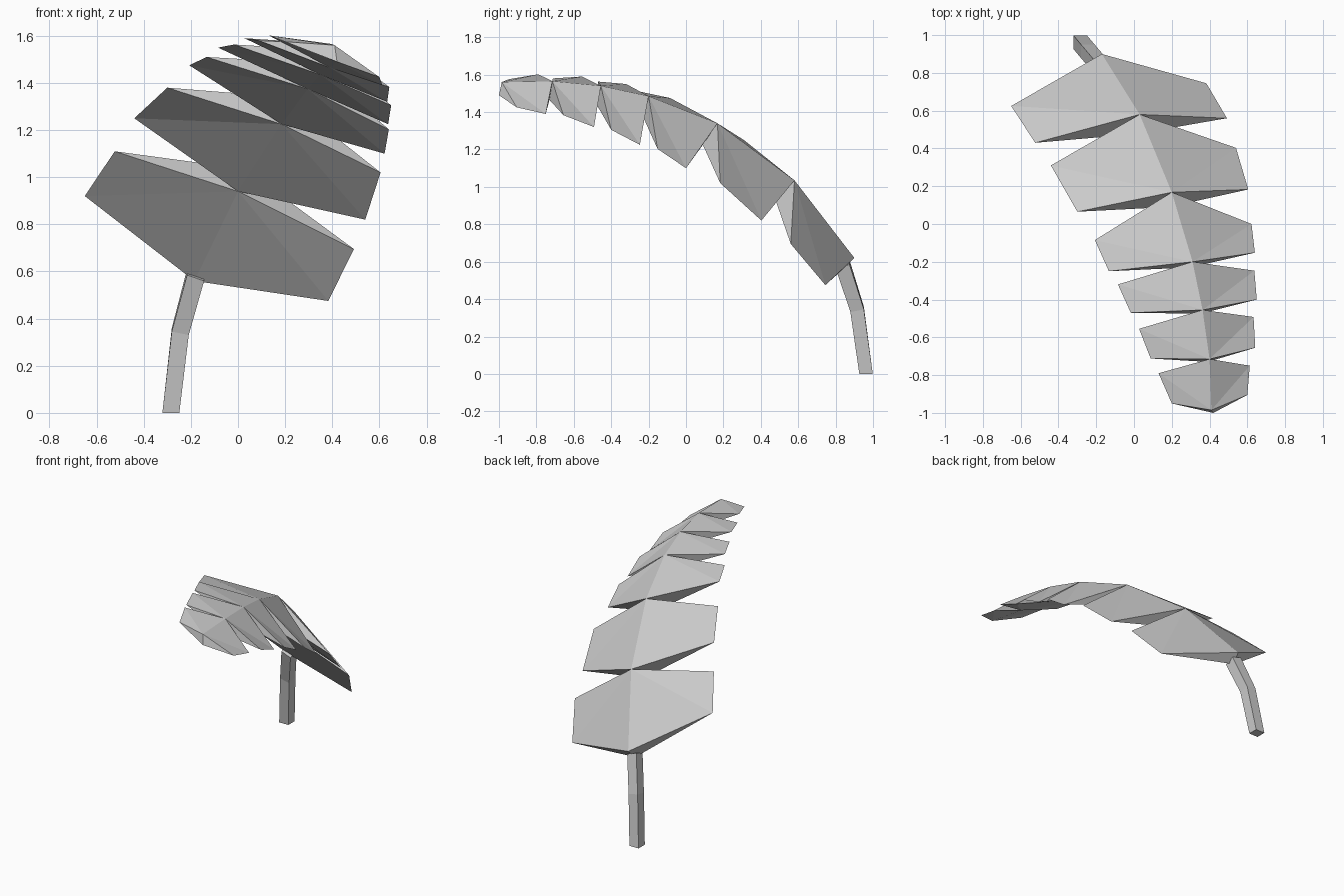
import bpy, bmesh


def build(name, verts, faces):
    mesh = bpy.data.meshes.new(name)
    bm = bmesh.new()
    vs = [bm.verts.new(v) for v in verts]
    for f in faces:
        bm.faces.new([vs[i] for i in f])
    bmesh.ops.recalc_face_normals(bm, faces=bm.faces)
    bm.to_mesh(mesh)
    bm.free()
    obj = bpy.data.objects.new(name, mesh)
    bpy.context.collection.objects.link(obj)
    return obj


# Midrib ridge (upper) and keel (lower) joints, stem end to tip
ridge = [(-.17, .90, .62), (.03, .58, 1.035), (.20, .168, 1.34), (.31, -.20, 1.485),
         (.363, -.455, 1.54), (.40, -.715, 1.565), (.41, -.985, 1.56)]
keel = [(-.185, .84, .56), (.0, .475, .94), (.185, .09, 1.225), (.295, -.23, 1.375),
        (.35, -.475, 1.435), (.39, -.73, 1.465), (.42, -1.0, 1.49)]

# Outer edge of each leaflet: rear and front corner on either side
left = [((-.65, .625, .92), (-.523, .43, 1.11)), ((-.44, .31, 1.25), (-.30, .065, 1.38)),
        ((-.207, -.085, 1.475), (-.133, -.25, 1.51)), ((-.085, -.32, 1.55), (-.017, -.47, 1.563)),
        ((.027, -.555, 1.59), (.088, -.712, 1.58)), ((.13, -.79, 1.602), (.20, -.95, 1.575))]
right = [((.383, .745, .475), (.492, .56, .695)), ((.54, .403, .82), (.605, .183, 1.02)),
         ((.622, .0, 1.10), (.64, -.152, 1.203)), ((.637, -.247, 1.225), (.65, -.40, 1.305)),
         ((.633, -.492, 1.32), (.642, -.655, 1.383)), ((.613, -.75, 1.39), (.60, -.905, 1.425))]

# Leaflets: closed folded wedges, thick at the midrib and sharp at the edges
for i in range(6):
    verts = [ridge[i], ridge[i + 1], keel[i], keel[i + 1], *left[i], *right[i]]
    faces = []
    for a, b in ((4, 5), (6, 7)):
        faces += [(0, a, 1), (a, b, 1),      # upper side
                  (2, a, 3), (a, b, 3),      # underside
                  (0, 2, a), (1, b, 3)]      # rear and front ends
    build(f"leaflet_{i + 1}", verts, faces)

# Stem: square tube bending forward into the leaf
path = [((-.285, .9625, 0), 0), ((-.245, .915, .345), .2), ((-.18, .838, .585), .35)]
h = .036
verts = [(x + dx * h, y + dy * h, z + (dy - dx) * h * tilt)
         for (x, y, z), tilt in path
         for dx, dy in ((-1, -1), (1, -1), (1, 1), (-1, 1))]
faces = [(0, 1, 2, 3), (8, 9, 10, 11)]
for r in (0, 4):
    faces += [(r + k, r + (k + 1) % 4, r + 4 + (k + 1) % 4, r + 4 + k) for k in range(4)]
build("stem", verts, faces)
